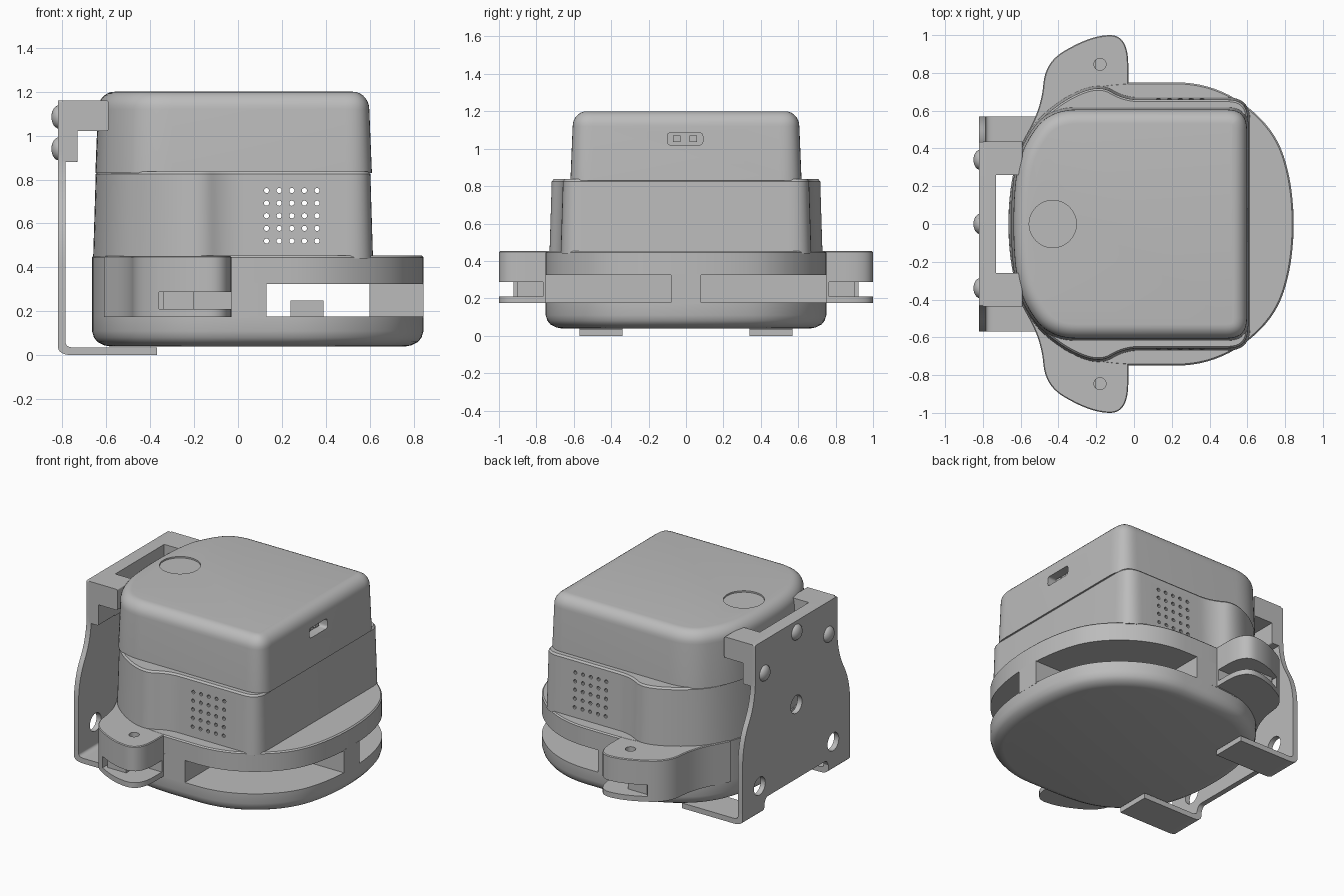
import bpy, bmesh, math
from mathutils import Vector, Matrix

if "Cube" in bpy.data.objects:
    bpy.data.objects.remove(bpy.data.objects["Cube"])

GREY = (0.5, 0.5, 0.5, 1)
grey = bpy.data.materials.new("plain_grey")
grey.use_nodes = True
grey.diffuse_color = GREY
grey.node_tree.nodes["Principled BSDF"].inputs["Base Color"].default_value = GREY


def finish(name, bm):
    """Turn a bmesh into a named, smooth-shaded grey object."""
    bmesh.ops.recalc_face_normals(bm, faces=bm.faces)
    mesh = bpy.data.meshes.new(name)
    bm.to_mesh(mesh)
    bm.free()
    mesh.materials.append(grey)
    obj = bpy.data.objects.new(name, mesh)
    bpy.context.collection.objects.link(obj)
    return obj


def rounded(corners, steps=9):
    """Round each (x, y, radius) corner of a closed polygon."""
    pts = []
    n = len(corners)
    for i, (x, y, r) in enumerate(corners):
        p = Vector((x, y))
        if r == 0:
            pts.append(p)
            continue
        ends = []
        for q in (corners[i - 1], corners[(i + 1) % n]):
            d = Vector(q[:2]) - p
            ends.append(p + d.normalized() * min(r, d.length / 2))
        for k in range(steps + 1):
            t = k / steps
            pts.append(ends[0] * (1 - t) ** 2 + p * 2 * t * (1 - t) + ends[1] * t * t)
    return [p for i, p in enumerate(pts) if (p - pts[i - 1]).length > 1e-4]


def mirrored(half):
    """Close a half outline by reflecting its second coordinate."""
    return rounded(half + [(x, -y, r) for x, y, r in reversed(half)])


def inset(pts, amount):
    area = sum(pts[i - 1].x * p.y - p.x * pts[i - 1].y for i, p in enumerate(pts))
    sign = 1 if area > 0 else -1
    out = []
    for i, p in enumerate(pts):
        a = (p - pts[i - 1]).normalized()
        b = (pts[(i + 1) % len(pts)] - p).normalized()
        t = (a + b).normalized()
        out.append(p + Vector((-t.y, t.x)) * sign * amount / max(t.dot(a), 0.5))
    return out


def loft(name, pts, layers, place=lambda a, b, h: (a, b, h)):
    """Stack the outline at (height, inset) layers and cap both ends."""
    bm = bmesh.new()
    rings = [[bm.verts.new(place(p.x, p.y, h)) for p in inset(pts, d)] for h, d in layers]
    n = len(pts)
    for low, high in zip(rings, rings[1:]):
        for i in range(n):
            j = (i + 1) % n
            bm.faces.new((low[i], low[j], high[j], high[i]))
    bm.faces.new(rings[0][::-1])
    bm.faces.new(rings[-1])
    return finish(name, bm)


def box(name, x, y, z):
    bm = bmesh.new()
    bmesh.ops.create_cube(bm, size=1)
    for v in bm.verts:
        v.co = Vector([(r[0] + r[1]) / 2 + c * (r[1] - r[0]) for c, r in zip(v.co, (x, y, z))])
    return finish(name, bm)


def rods(name, centres, radius, depth, axis, sides=24):
    """Cylinders of one size along one axis, in a single object."""
    turn = {"X": Matrix.Rotation(math.pi / 2, 4, "Y"),
            "Y": Matrix.Rotation(math.pi / 2, 4, "X"), "Z": Matrix()}[axis]
    bm = bmesh.new()
    for c in centres:
        bmesh.ops.create_cone(bm, cap_ends=True, segments=sides, radius1=radius,
                              radius2=radius, depth=depth,
                              matrix=Matrix.Translation(c) @ turn)
    return finish(name, bm)


def cut(obj, cutter):
    cutter.hide_render = True
    mod = obj.modifiers.new("cut", "BOOLEAN")
    mod.operation, mod.solver, mod.object = "DIFFERENCE", "EXACT", cutter
    bpy.context.view_layer.objects.active = obj
    bpy.ops.object.modifier_apply(modifier=mod.name)
    bpy.data.objects.remove(cutter)


# Base: bowl, solid rear, overhanging ring and the front rib between windows
rear_half = [(-0.15, 0.75, 0.2), (-0.36, 0.68, 0.3), (-0.57, 0.5, 0.3), (-0.665, 0.2, 0.3)]
base = mirrored([(0.845, 0.2, 0.4), (0.74, 0.52, 0.4), (0.42, 0.75, 0.2)] + rear_half)
loft("base_bowl", base, [(0.04, 0.08), (0.045, 0.055), (0.06, 0.025), (0.08, 0.009),
                         (0.11, 0), (0.177, 0)])
loft("base_rear", mirrored([(0.13, 0.75, 0)] + rear_half), [(0.17, 0), (0.33, 0)])
loft("base_ring", base, [(0.325, 0), (0.445, 0), (0.453, 0.008)])
box("window_rib", (0.6, 0.845), (-0.08, 0.08), (0.17, 0.33))
box("inner_block", (0.24, 0.39), (-0.07, 0.07), (0.17, 0.25))

# Middle housing with side bulges and speaker grilles
middle = mirrored([(0.615, 0.67, 0.12), (-0.05, 0.67, 0.08), (-0.18, 0.75, 0.12),
                   (-0.38, 0.67, 0.3), (-0.57, 0.5, 0.3), (-0.66, 0.2, 0.3)])
housing = loft("middle_housing", middle, [(0.44, 0), (0.825, 0.012), (0.837, 0.022)])
grille = [(0.13 + 0.0575 * i, 0, 0.52 + 0.0575 * j) for i in range(5) for j in range(5)]
cut(housing, rods("grille_cutter", grille, 0.012, 2, "Y", 10))

# Upper housing with rounded top, round recess and a port
upper = mirrored([(0.61, 0.618, 0.12), (-0.45, 0.618, 0.15), (-0.6, 0.42, 0.2),
                  (-0.65, 0.2, 0.2)])
top_round = [(1.12 + 0.08 * math.sin(a), 0.012 + 0.075 * (1 - math.cos(a)))
             for a in (math.pi / 2 * k / 7 for k in range(8))]
cover = loft("upper_housing", upper, [(0.83, 0)] + top_round)
cut(cover, rods("recess_cutter", [(-0.43, 0, 1.2)], 0.125, 0.02, "Z", 48))
slot = rounded([(y, z, 0.02) for y, z in ((-0.1, 1.02), (0.09, 1.02), (0.09, 1.085), (-0.1, 1.085))], 4)
cut(cover, loft("port_cutter", slot, [(0.54, 0), (0.7, 0)], lambda a, b, h: (h, a, b)))
for y in (-0.05, 0.04):
    box("port_contact", (0.53, 0.56), (y - 0.02, y + 0.02), (1.035, 1.07))

# Slotted mounting ears on both sides
for side, s in (("right", -1), ("left", 1)):
    outline = rounded([(x, y * s, r) for x, y, r in (
        (-0.03, 0.6, 0), (-0.03, 1.0, 0.16), (-0.22, 1.0, 0.14), (-0.47, 0.86, 0.12),
        (-0.49, 0.62, 0.15), (-0.61, 0.4, 0), (-0.4, 0.4, 0))])
    ear = loft(side + "_ear", outline, [(0.175, 0), (0.447, 0), (0.452, 0.005)])
    ys = sorted((0.765 * s, 1.1 * s))
    cut(ear, box("slot_cutter", (-0.36, 0.1), ys, (0.21, 0.287)))
    cut(ear, rods("hole_cutter", [(-0.18, 0.845 * s, 0.4)], 0.032, 0.3, "Z"))
    box(side + "_ear_post", (-0.34, -0.2), sorted((0.74 * s, 0.9 * s)), (0.2, 0.295))

# Wall bracket: plate, feet, hooked arms and cross bar
plate_half = [(1.16, 0.435, 0.01), (0.78, 0.435, 0.15), (0.55, 0.57, 0.15),
              (0.06, 0.57, 0.01), (0.06, 0.34, 0), (0.1, 0.32, 0.02)]
plate = loft("bracket_plate", mirrored(plate_half), [(-0.82, 0), (-0.785, 0)],
             lambda a, b, h: (h, b, a))
holes = [(-0.8, 0, 0.6), (-0.8, 0.39, 0.2), (-0.8, -0.39, 0.2)]
cut(plate, rods("hole_cutter", holes, 0.06, 0.2, "X", 32))
foot = rounded([(-0.82, 0.08, 0), (-0.82, 0, 0.07), (-0.37, 0, 0), (-0.37, 0.035, 0),
                (-0.785, 0.035, 0.04), (-0.785, 0.08, 0)])
arm = rounded([(-0.8, 1.16, 0), (-0.59, 1.16, 0.01), (-0.59, 1.02, 0.01),
               (-0.73, 1.02, 0), (-0.73, 0.88, 0.01), (-0.8, 0.88, 0)])
for side, s in (("right", -1), ("left", 1)):
    across = lambda a, b, h: (a, h * s, b)
    loft(side + "_bracket_foot", foot, [(0.34, 0), (0.57, 0)], across)
    loft(side + "_bracket_arm", arm, [(0.26, 0), (0.437, 0)], across)
box("bracket_bar", (-0.8, -0.73), (-0.27, 0.27), (0.88, 1.16))

# Domed screw heads
for y, z in ((0, 1.085), (0.34, 0.94), (-0.34, 0.94)):
    bm = bmesh.new()
    bmesh.ops.create_uvsphere(bm, u_segments=24, v_segments=14, radius=1,
                              matrix=Matrix.Translation((-0.815, y, z))
                              @ Matrix.Diagonal((0.035, 0.053, 0.053, 1)))
    finish("screw_head", bm)

# Smooth curved walls, keep edges crisp
bpy.ops.object.select_all(action="DESELECT")
for obj in bpy.context.scene.objects:
    if obj.type == "MESH":
        obj.select_set(True)
        bpy.context.view_layer.objects.active = obj
bpy.ops.object.shade_smooth_by_angle(angle=math.radians(30))
